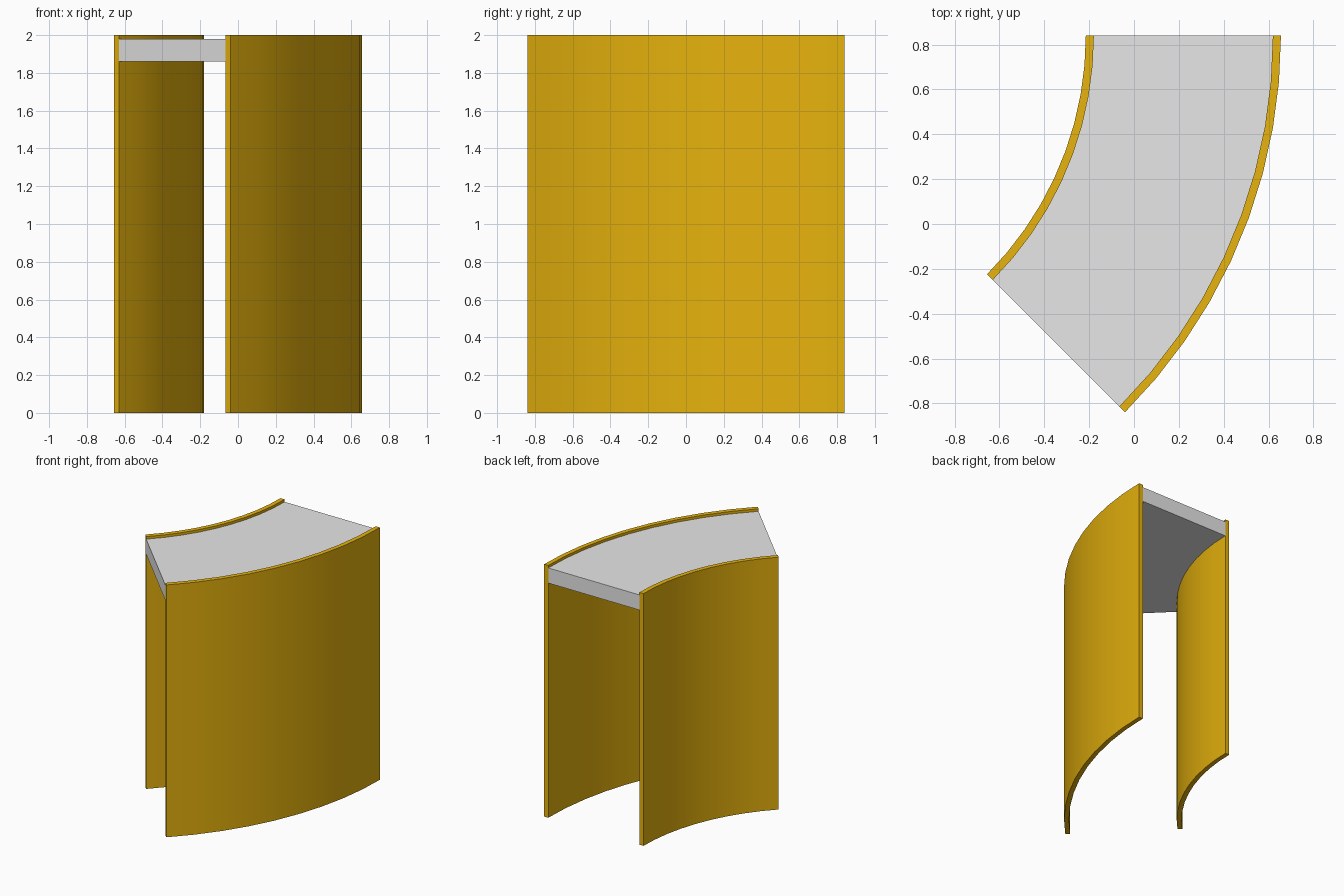
import bpy, bmesh, math

if "Cube" in bpy.data.objects:
    bpy.data.objects.remove(bpy.data.objects["Cube"])

# Common centre of the curved passage and its 45 degree sweep
CX, CY = -1.7205, 0.84
SWEEP, SEGMENTS = math.radians(45), 9
R_IN, R_OUT, WALL = 1.5055, 2.376, 0.036


def material(name, colour):
    m = bpy.data.materials.new(name)
    m.diffuse_color = (*colour, 1)
    m.use_nodes = True
    m.node_tree.nodes["Principled BSDF"].inputs["Base Color"].default_value = m.diffuse_color
    return m


def arc_solid(name, r0, r1, z0, z1, mat):
    """Sweep a rectangular section round the centre."""
    bm = bmesh.new()
    rings = []
    for i in range(SEGMENTS + 1):
        a = -SWEEP * i / SEGMENTS
        c, s = math.cos(a), math.sin(a)
        rings.append([bm.verts.new((CX + r * c, CY + r * s, z))
                      for r, z in ((r0, z0), (r1, z0), (r1, z1), (r0, z1))])
    for a, b in zip(rings, rings[1:]):
        for k in range(4):
            n = (k + 1) % 4
            bm.faces.new((a[k], a[n], b[n], b[k]))
    bm.faces.new(rings[0])
    bm.faces.new(rings[-1])
    bmesh.ops.recalc_face_normals(bm, faces=bm.faces)
    mesh = bpy.data.meshes.new(name)
    bm.to_mesh(mesh)
    bm.free()
    mesh.materials.append(mat)
    ob = bpy.data.objects.new(name, mesh)
    bpy.context.collection.objects.link(ob)
    bpy.context.view_layer.objects.active = ob
    ob.select_set(True)
    bpy.ops.object.shade_smooth_by_angle(angle=math.radians(30))
    ob.select_set(False)


gold = material("gold", (0.80, 0.45, 0.004))
grey = material("light grey", (0.80, 0.80, 0.80))

# Two full-height curved walls
arc_solid("inner_wall", R_IN, R_IN + WALL, 0, 2, gold)
arc_solid("outer_wall", R_OUT - WALL, R_OUT, 0, 2, gold)

# Ceiling slab between the walls, just below their tops
arc_solid("ceiling", R_IN + WALL, R_OUT - WALL, 1.86, 1.98, grey)
